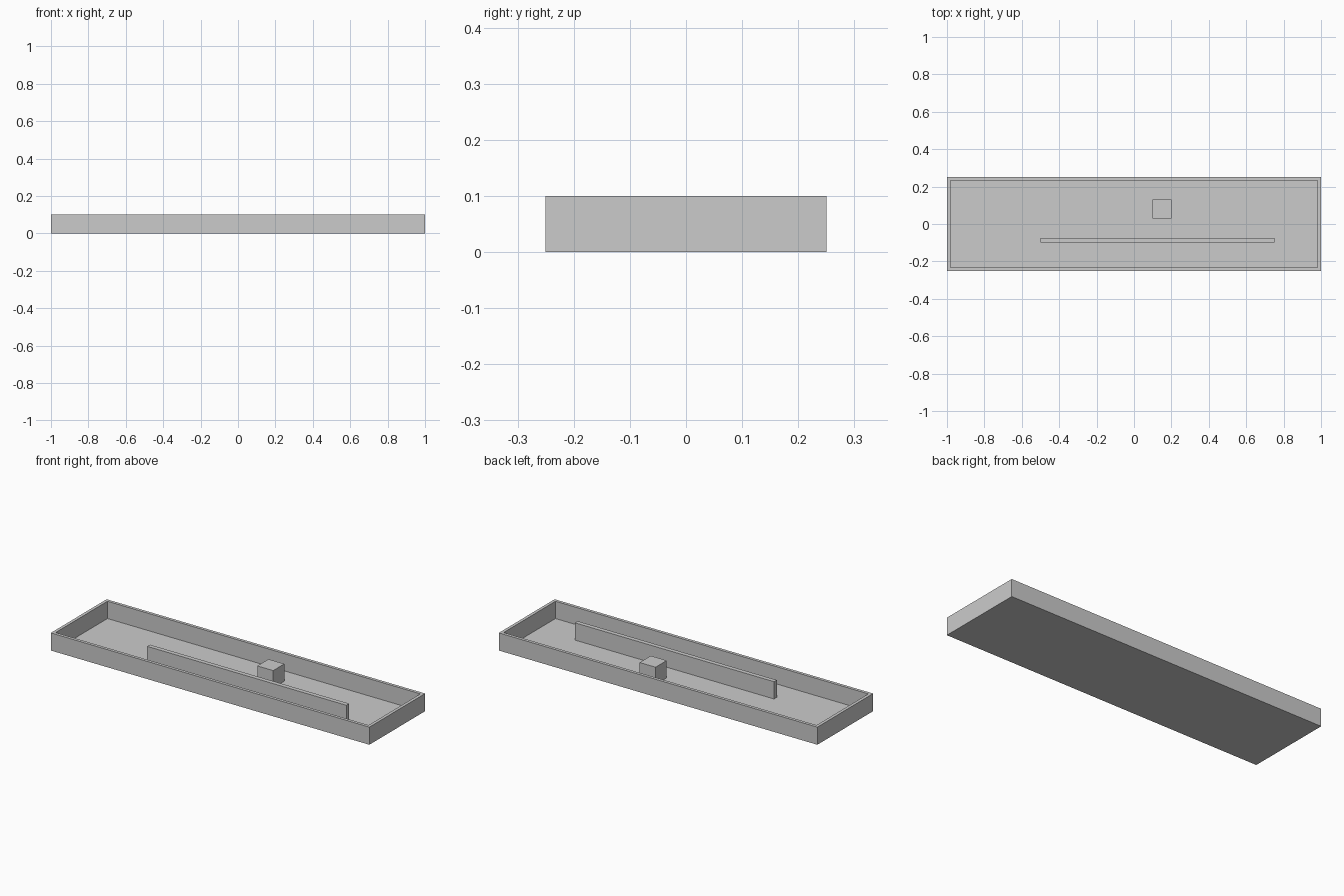
import bpy, bmesh
from mathutils import Vector

if "Cube" in bpy.data.objects:
    bpy.data.objects.remove(bpy.data.objects["Cube"])

WALL, FLOOR, HEIGHT = 0.025, 0.002, 0.1


def box_mesh(lo, hi):
    lo, hi = Vector(lo), Vector(hi)
    bm = bmesh.new()
    bmesh.ops.create_cube(bm, size=1)
    bmesh.ops.scale(bm, vec=hi - lo, verts=bm.verts)
    bmesh.ops.translate(bm, vec=(lo + hi) / 2, verts=bm.verts)
    return bm


def finish(name, bm):
    mesh = bpy.data.meshes.new(name)
    bm.to_mesh(mesh)
    bm.free()
    bpy.context.collection.objects.link(bpy.data.objects.new(name, mesh))


# Open tray: block with its top inset, then sunk to a thin floor
tray = box_mesh((-1, -0.25, 0), (1, 0.25, HEIGHT))
tray.normal_update()
top = max(tray.faces, key=lambda f: f.calc_center_median().z)
bmesh.ops.inset_region(tray, faces=[top], thickness=WALL)
well = bmesh.ops.extrude_discrete_faces(tray, faces=[top])["faces"][0]
for v in well.verts:
    v.co.z = FLOOR
bmesh.ops.recalc_face_normals(tray, faces=tray.faces)
finish("tray", tray)

# Long divider standing in the tray
finish("divider", box_mesh((-0.5, -0.1, FLOOR), (0.75, -0.075, HEIGHT)))

# Small cube-shaped block
finish("block", box_mesh((0.1, 0.03, FLOOR), (0.2, 0.13, HEIGHT)))
